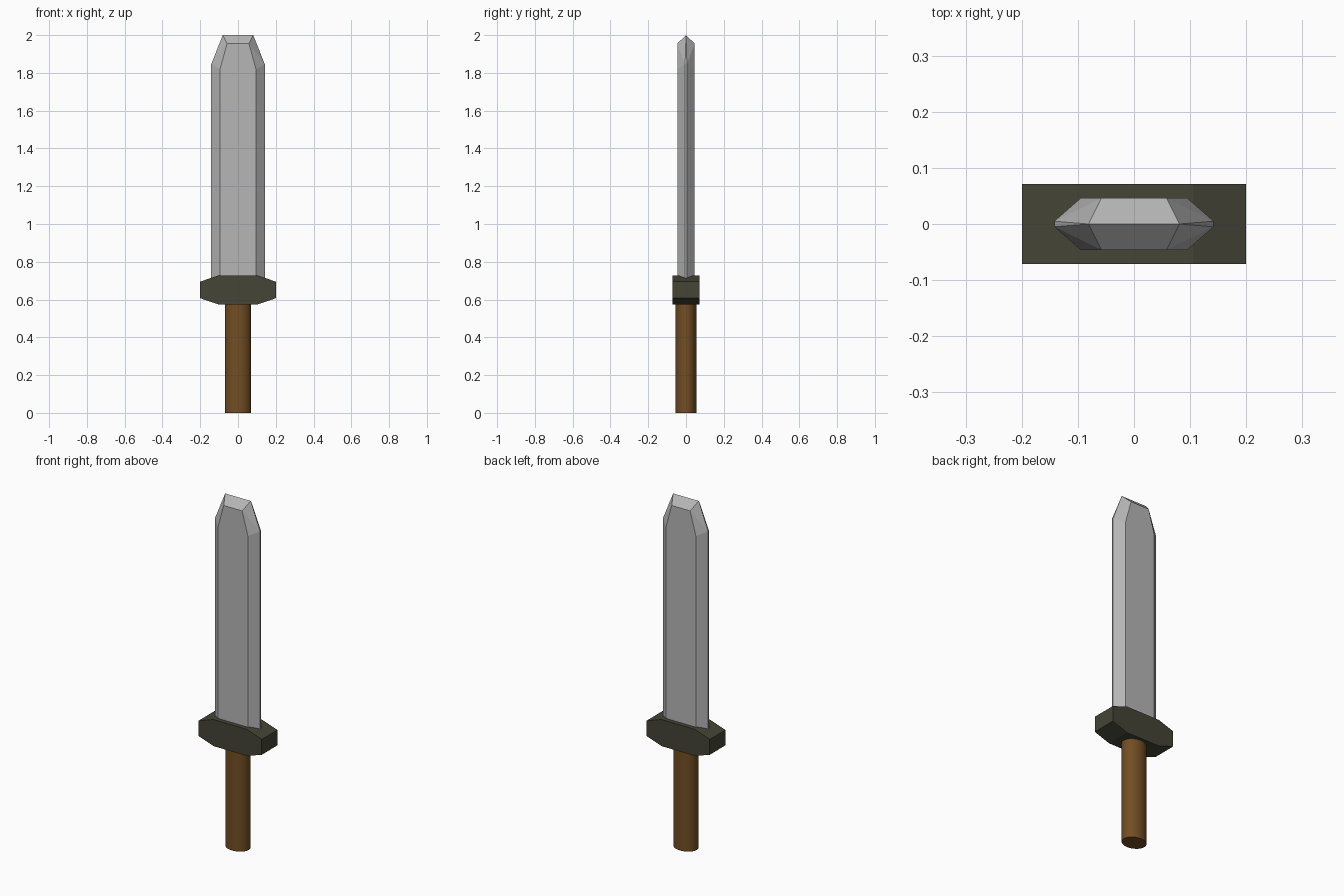
import bpy, bmesh

if "Cube" in bpy.data.objects:
    bpy.data.objects.remove(bpy.data.objects["Cube"])


def material(name, rgb):
    m = bpy.data.materials.new(name)
    m.diffuse_color = (*rgb, 1)
    m.use_nodes = True
    m.node_tree.nodes["Principled BSDF"].inputs["Base Color"].default_value = m.diffuse_color
    return m


def hull(name, points, mat):
    """Solid convex part from its corner points."""
    bm = bmesh.new()
    for p in points:
        bm.verts.new(p)
    bmesh.ops.convex_hull(bm, input=bm.verts[:])
    bmesh.ops.dissolve_limit(bm, angle_limit=0.01, verts=bm.verts[:], edges=bm.edges[:])
    bmesh.ops.recalc_face_normals(bm, faces=bm.faces[:])
    me = bpy.data.meshes.new(name)
    bm.to_mesh(me)
    bm.free()
    me.materials.append(mat)
    ob = bpy.data.objects.new(name, me)
    bpy.context.collection.objects.link(ob)
    return ob


def mirrored(points):
    """Repeat points across both the x and y planes."""
    return sorted({(sx * x, sy * y, z) for x, y, z in points
                   for sx in (-1, 1) for sy in (-1, 1)})


steel = material("steel grey", (0.47, 0.47, 0.47))
dark = material("dark olive metal", (0.058, 0.058, 0.037))
wood = material("brown wood", (0.17, 0.075, 0.017))

# Blade: bevelled flat bar with a clipped, ridged tip
hull("blade", mirrored([
    (0.142, 0.005, 0.69), (0.142, 0.005, 1.845),    # cutting edge
    (0.095, 0.046, 0.69), (0.095, 0.046, 1.82),     # flat face border
    (0.058, 0.046, 1.955), (0.081, 0.0, 2.0),       # tip
]), steel)

# Guard: block tapering towards both ends
hull("guard", mirrored([
    (0.2, 0.071, 0.607), (0.2, 0.071, 0.695),
    (0.105, 0.071, 0.575), (0.105, 0.071, 0.727),
]), dark)

# Handle: oval grip
bpy.ops.mesh.primitive_cylinder_add(vertices=32, radius=1, depth=0.6, location=(0, 0, 0.3))
handle = bpy.context.object
handle.name = "handle"
handle.scale = (0.068, 0.055, 1)
bpy.ops.object.transform_apply(location=False, rotation=False, scale=True)
handle.data.materials.append(wood)
bpy.ops.object.shade_smooth_by_angle()
